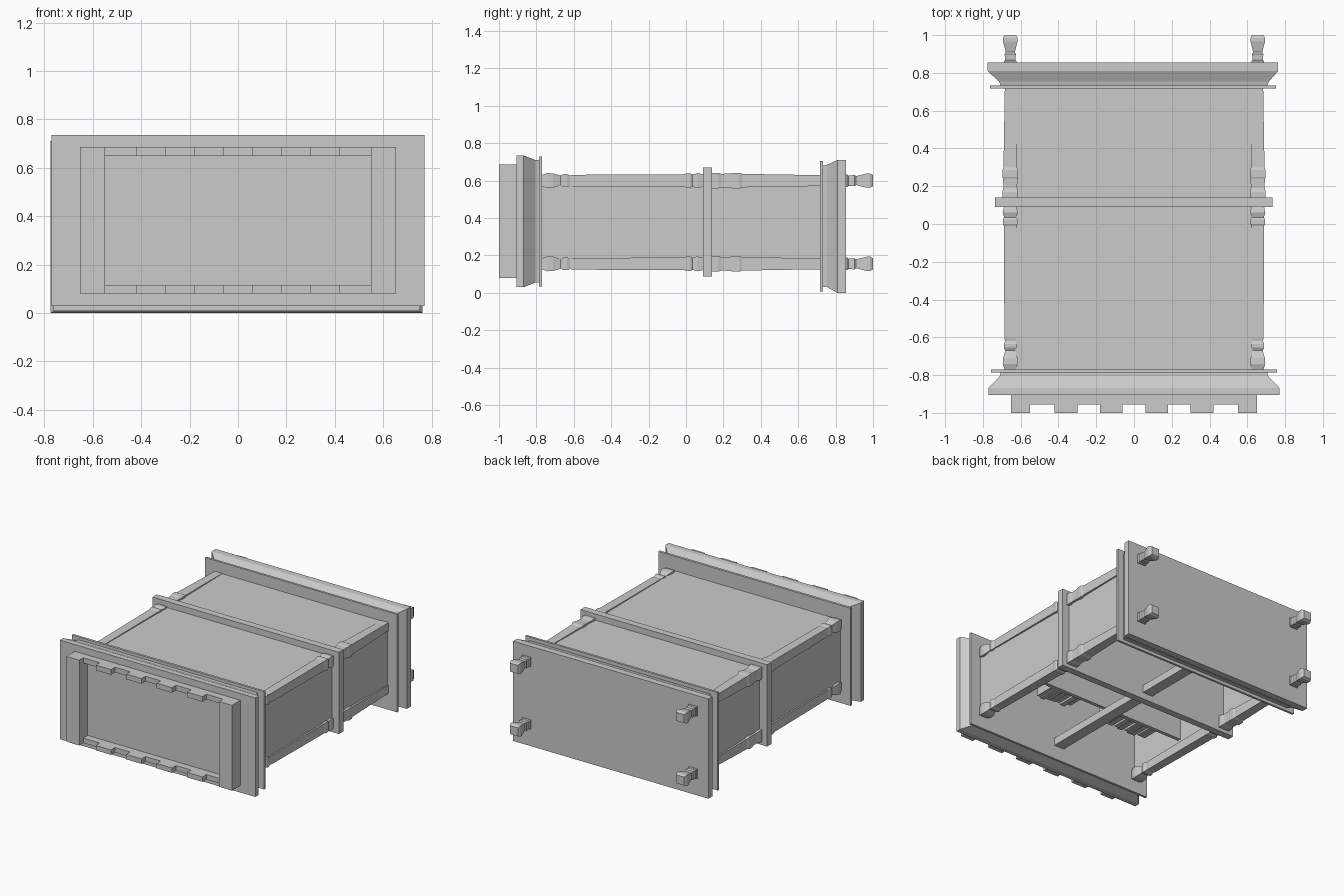
import bpy, bmesh, random

if "Cube" in bpy.data.objects:
    bpy.data.objects.remove(bpy.data.objects["Cube"])
random.seed(4)


def loft(name, sections):
    """Solid through rectangles (y, x0, x1, z0, z1) stacked along y."""
    bm = bmesh.new()
    rings = [[bm.verts.new(p) for p in ((x0, y, z0), (x1, y, z0), (x1, y, z1), (x0, y, z1))]
             for y, x0, x1, z0, z1 in sections]
    for a, b in zip(rings, rings[1:]):
        for i in range(4):
            j = (i + 1) % 4
            bm.faces.new((a[i], a[j], b[j], b[i]))
    bm.faces.new(rings[0][::-1])
    bm.faces.new(rings[-1])
    bmesh.ops.recalc_face_normals(bm, faces=bm.faces)
    me = bpy.data.meshes.new(name)
    bm.to_mesh(me)
    bm.free()
    ob = bpy.data.objects.new(name, me)
    bpy.context.collection.objects.link(ob)
    return ob


def box(name, x0, x1, y0, y1, z0, z1):
    return loft(name, [(y0, x0, x1, z0, z1), (y1, x0, x1, z0, z1)])


def turned(name, cx, cz, profile):
    """Square-section spindle along y from (y, half width) pairs."""
    return loft(name, [(y, cx - r, cx + r, cz - r, cz + r) for y, r in profile])


# Crown moulding and its lower lip
loft("crown", [(-.905, -.77, .77, .03, .735), (-.868, -.77, .77, .03, .735),
               (-.805, -.71, .71, .055, .71), (-.785, -.705, .705, .055, .71)])
box("crown_lip", -.757, .757, -.787, -.77, .035, .73)

# Base moulding and its upper lip
box("base_lip", -.762, .752, .717, .733, .008, .705)
loft("base", [(.733, -.705, .705, .03, .68), (.755, -.715, .715, .03, .685),
              (.81, -.775, .763, 0, .71), (.855, -.775, .763, 0, .71)])

# Waist moulding, which is also the middle shelf
box("waist", -.737, .732, .09, .14, .088, .67)

# Back and side panels
box("back_panel", -.672, .672, -.775, .72, .6, .626)
for s, side in ((-1, "left"), (1, "right")):
    a, b = sorted((s * .652, s * .676))
    box(side + "_panel", a, b, -.775, .72, .14, .61)

# Corner columns and feet
upper = [(-.77, .03), (-.74, .04), (-.71, .038), (-.67, .026), (-.655, .034), (-.635, .034),
         (-.62, .028), (-.60, .031), (-.01, .034), (.0, .038), (.025, .038), (.035, .032),
         (.06, .04), (.09, .034)]
lower = [(.14, .042), (.17, .042), (.19, .036), (.24, .038), (.25, .042), (.285, .042),
         (.30, .036), (.72, .029)]
foot = [(.85, .033), (.862, .033), (.868, .028), (.88, .028), (.9, .03), (.91, .024),
        (.965, .038), (.985, .038), (1, .03)]
for x in (-.655, .655):
    for z in (.155, .6):
        turned("upper_column", x, z, upper)
        turned("lower_column", x, z, lower)
        turned("foot", x, z, foot)

# Centre stiles of the open front
box("upper_centre_stile", -.04, .04, -.775, .09, .135, .19)
box("lower_centre_stile", -.04, .04, .14, .72, .135, .19)

# Shelf with two rows of small books
box("shelf", -.652, .652, -.325, -.30, .23, .605)
for start, end in ((-.46, -.08), (.18, .45)):
    x = start
    while x < end - .02:
        w = random.uniform(.03, .045)
        box("book", x, x + w - .004, -.325 - random.uniform(.11, .15), -.325,
            random.uniform(.22, .24), .42)
        x += w

# Frame on the crown with a toothed edge along both long rails
for s in (-1, 1):
    a, b = sorted((s * .55, s * .652))
    box("crest_stile", a, b, -1, -.9, .08, .687)
for z0, z1 in ((.08, .115), (.65, .687)):
    box("crest_rail", -.55, .55, -.955, -.9, z0, z1)
    for x in (-.36, -.12, .12, .36):
        box("crest_tooth", x - .06, x + .06, -1, -.95, z0, z1)
